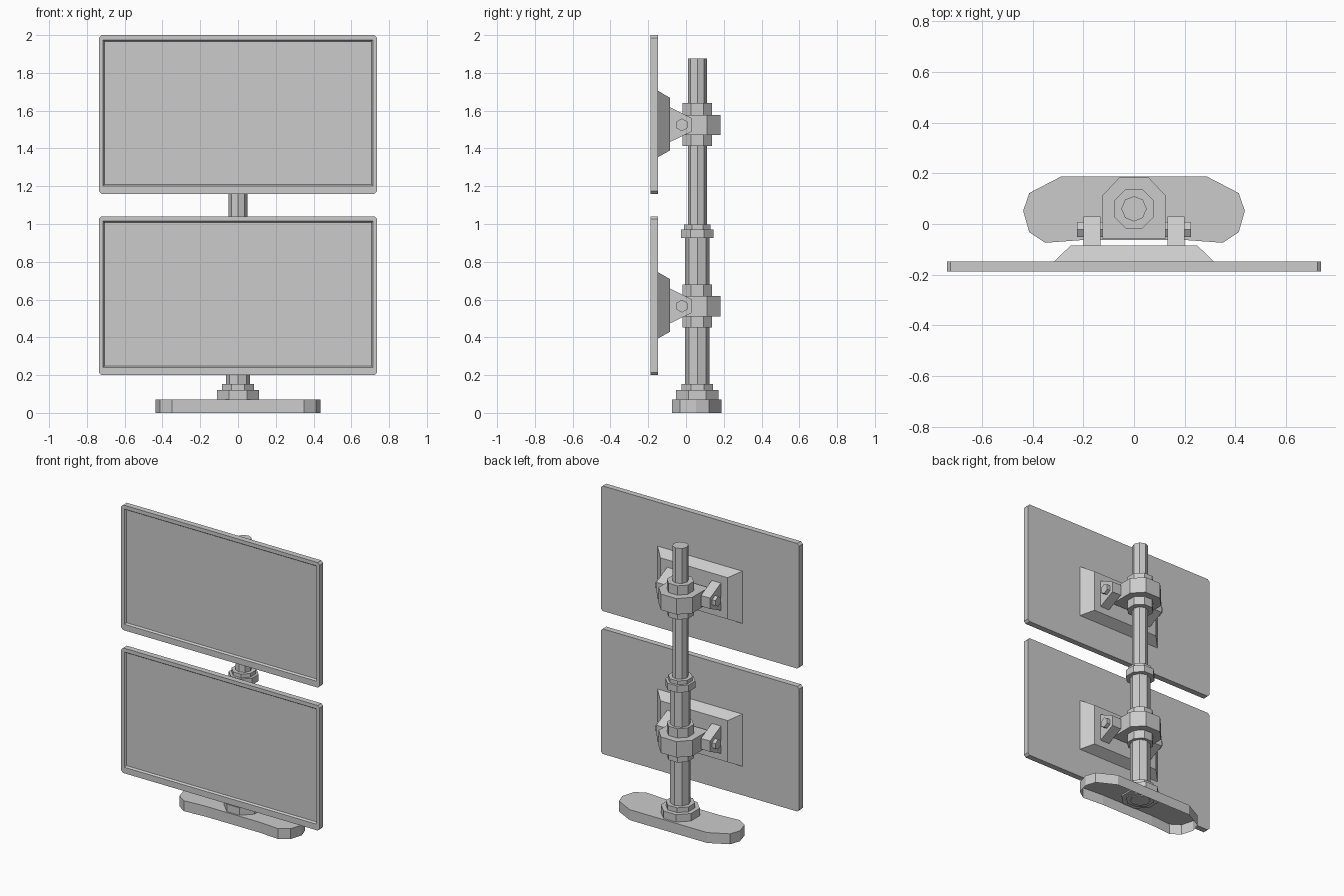
import bpy, bmesh, math
from mathutils import Matrix, Vector

cube = bpy.data.objects.get("Cube")
if cube:
    bpy.data.objects.remove(cube, do_unlink=True)

grey = bpy.data.materials.new("light_grey")
grey.use_nodes = True
GREY = (0.6, 0.6, 0.6, 1)
grey.diffuse_color = GREY
grey.node_tree.nodes["Principled BSDF"].inputs["Base Color"].default_value = GREY

POLE_Y = 0.06


def finish(name, bm, recalc=True):
    if recalc:
        bmesh.ops.recalc_face_normals(bm, faces=bm.faces)
    mesh = bpy.data.meshes.new(name)
    bm.to_mesh(mesh)
    bm.free()
    mesh.materials.append(grey)
    obj = bpy.data.objects.new(name, mesh)
    bpy.context.collection.objects.link(obj)
    return obj


def loft(name, loops, cap_start=True, cap_end=True):
    """Bridge equal-length point loops, capping the two ends."""
    bm = bmesh.new()
    rings = [[bm.verts.new(p) for p in loop] for loop in loops]
    n = len(rings[0])
    for a, b in zip(rings, rings[1:]):
        for i in range(n):
            j = (i + 1) % n
            bm.faces.new((a[i], a[j], b[j], b[i]))
    if cap_start:
        bm.faces.new(rings[0][::-1])
    if cap_end:
        bm.faces.new(rings[-1])
    return finish(name, bm)


def column(name, radius, z0, z1, flat=False):
    """Eight-sided upright part on the pole axis; flat turns a face forward."""
    if flat:
        radius /= math.cos(math.pi / 8)
    turn = math.pi / 8 if flat else 0
    ring = [(radius * math.cos(i * math.pi / 4 + turn),
             POLE_Y + radius * math.sin(i * math.pi / 4 + turn)) for i in range(8)]
    return loft(name, [[(x, y, z) for x, y in ring] for z in (z0, z1)])


def rect(w, z0, z1, y, cut=0.0):
    """Rectangle in the xz plane, with cut corners if asked."""
    if not cut:
        return [(-w, y, z0), (w, y, z0), (w, y, z1), (-w, y, z1)]
    c = cut
    return [(-w + c, y, z0), (w - c, y, z0), (w, y, z0 + c), (w, y, z1 - c),
            (w - c, y, z1), (-w + c, y, z1), (-w, y, z1 - c), (-w, y, z0 + c)]


# Base: thin-walled foot, open underneath
right_half = [(0.2, -0.063), (0.35, -0.074), (0.413, -0.032),
              (0.437, 0.052), (0.413, 0.122), (0.288, 0.187)]
outline = right_half + [(-x, y) for x, y in reversed(right_half)]
loft("base", [[(x, y, z) for x, y in outline] for z in (0, 0.07)], cap_start=False)

# Stepped pole foot, telescoping pole and its joint
column("foot_collar", 0.112, 0.06, 0.12, flat=True)
column("foot_step", 0.084, 0.055, 0.152, flat=True)
column("lower_pole", 0.064, 0.05, 0.96)
column("joint_ring", 0.086, 0.926, 0.972, flat=True)
column("joint_cap", 0.07, 0.965, 0.997, flat=True)
column("upper_pole", 0.05, 0.95, 1.875)


def monitor(label, zc):
    """One screen with its mount, arms and pole clamp, around clamp height zc."""
    # Screen body with recessed panel
    bottom, top = zc - 0.365, zc + 0.475
    p0, p1 = bottom + 0.041, top - 0.025
    front, back = -0.187, -0.148
    bm = bmesh.new()
    outer = [rect(0.737, bottom, top, y, 0.014) for y in (back, front)]
    inner = [rect(0.714, p0, p1, front, 0.001),
             rect(0.706, p0 + 0.008, p1 - 0.008, front + 0.012, 0.001)]
    bm.free()
    loft(label + "_screen", outer + inner)

    # Tapered mounting plate
    loft(label + "_mount_plate", [rect(0.315, zc - 0.171, zc + 0.18, back),
                                  rect(0.25, zc - 0.136, zc + 0.143, -0.085)])

    # Clamp block and the collars above and below it
    shape = [(-0.125, -0.06), (0.125, -0.06), (0.125, 0.112),
             (0.058, 0.183), (-0.058, 0.183), (-0.125, 0.112)]
    loft(label + "_clamp", [[(x, y, zc + dz) for x, y in shape] for dz in (-0.054, 0.053)])
    column(label + "_top_collar", 0.078, zc + 0.04, zc + 0.115, flat=True)
    column(label + "_bottom_collar", 0.078, zc - 0.112, zc - 0.04, flat=True)

    # Arms and hexagonal pivot bolts on both sides
    arm = [(-0.087, -0.092), (0.03, -0.036), (0.03, 0.036), (-0.087, 0.094)]
    for side, s in (("left", 1), ("right", -1)):
        loft(f"{label}_{side}_arm",
             [[(s * x, y, zc + dz) for y, dz in arm] for x in (0.132, 0.2)])
        loft(f"{label}_{side}_bolt",
             [[(s * x, -0.022 + 0.034 * math.sin(i * math.pi / 3),
                zc + 0.034 * math.cos(i * math.pi / 3)) for i in range(6)]
              for x in (0.12, 0.224)])


monitor("lower", 0.565)
monitor("upper", 1.525)
